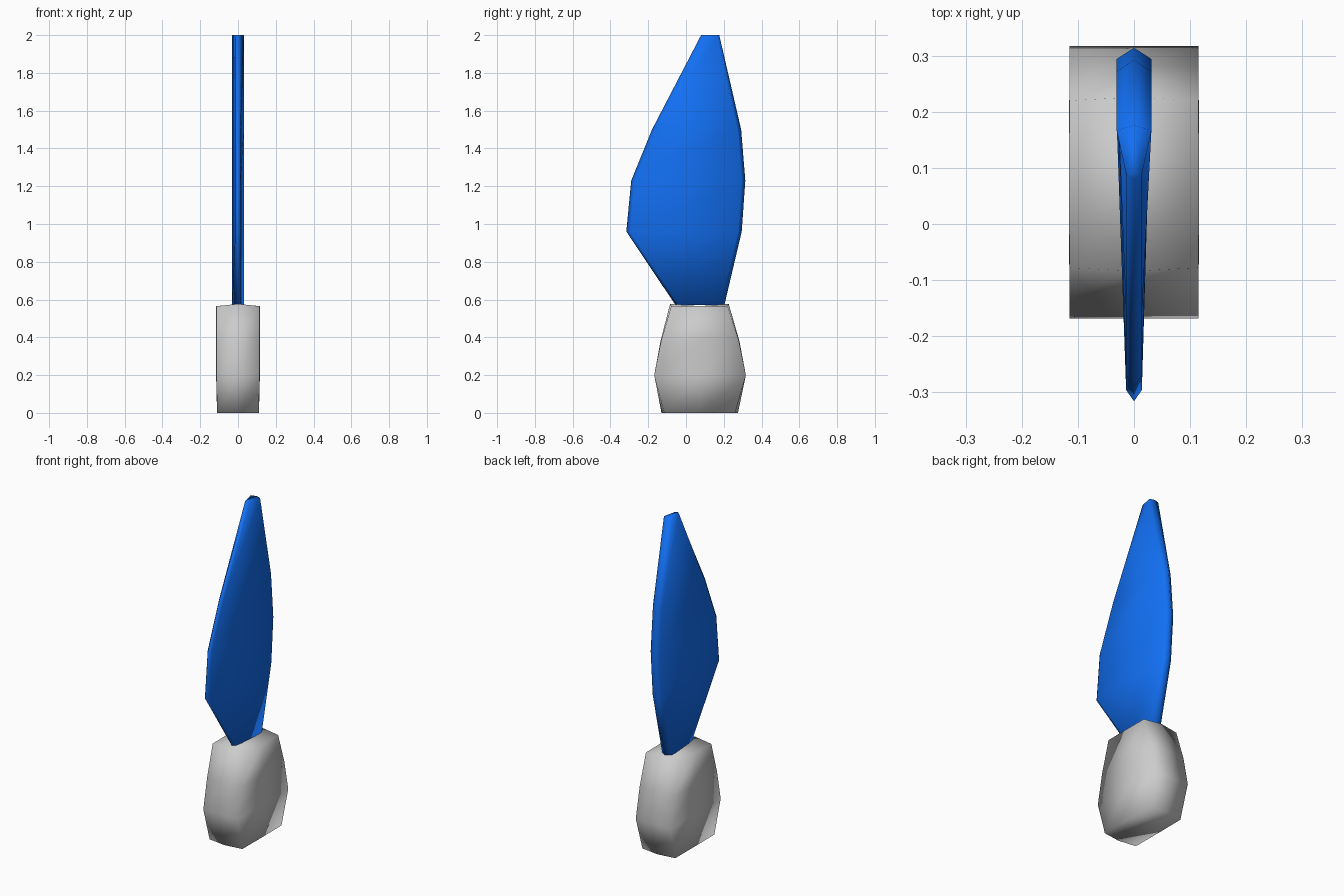
import bpy, bmesh

if "Cube" in bpy.data.objects:
    bpy.data.objects.remove(bpy.data.objects["Cube"])


def finish(name, bm):
    bmesh.ops.recalc_face_normals(bm, faces=bm.faces)
    for f in bm.faces:
        f.smooth = True
    mesh = bpy.data.meshes.new(name)
    bm.to_mesh(mesh)
    bm.free()
    obj = bpy.data.objects.new(name, mesh)
    bpy.context.collection.objects.link(obj)
    return obj


def loft(name, rings):
    """Skin equal-length rings of points and cap both ends."""
    bm = bmesh.new()
    loops = [[bm.verts.new(p) for p in ring] for ring in rings]
    n = len(loops[0])
    for a, b in zip(loops, loops[1:]):
        for i in range(n):
            j = (i + 1) % n
            bm.faces.new((a[i], a[j], b[j], b[i]))
    bm.faces.new(loops[0])
    bm.faces.new(loops[-1])
    return finish(name, bm)


# Handle: z, front y, back y, half width, bulge of the centre line
handle_rows = [
    (0.00, -0.115, 0.26, 0.110, 0.015),
    (0.20, -0.168, 0.317, 0.115, 0.0),
    (0.38, -0.132, 0.28, 0.115, 0.003),
    (0.565, -0.078, 0.22, 0.115, 0.006),
]
handle_rings = []
for z, y0, y1, w, b in handle_rows:
    mid = (y0 + y1) / 2
    zc = z + (0.012 if z > 0.5 else 0)
    handle_rings.append([
        (-w, y0, z), (0, y0 - b, zc), (w, y0, z), (w + 0.001, mid, z),
        (w, y1, z), (0, y1 + b, zc), (-w, y1, z), (-w - 0.001, mid, z)])
handle = loft("handle", handle_rings)

# Blade: z, front edge y, back edge y
blade_rows = [
    (0.57, -0.055, 0.203),
    (0.96, -0.316, 0.295),
    (1.23, -0.29, 0.314),
    (1.50, -0.18, 0.292),
    (2.00, 0.08, 0.176),
]
blade_rings = []
for z, y0, y1 in blade_rows:
    s = 0.009 if z > 1.9 else 0.02
    blade_rings.append([
        (0, y0, z), (0.014, y0 + s, z), (0.031, y1 - s, z),
        (0, y1, z), (-0.031, y1 - s, z), (-0.014, y0 + s, z)])
blade = loft("blade", blade_rings)

blue = bpy.data.materials.new("blue")
blue.diffuse_color = (0.006, 0.16, 0.9, 1)
blue.use_nodes = True
blue.node_tree.nodes["Principled BSDF"].inputs["Base Color"].default_value = blue.diffuse_color
blade.data.materials.append(blue)
